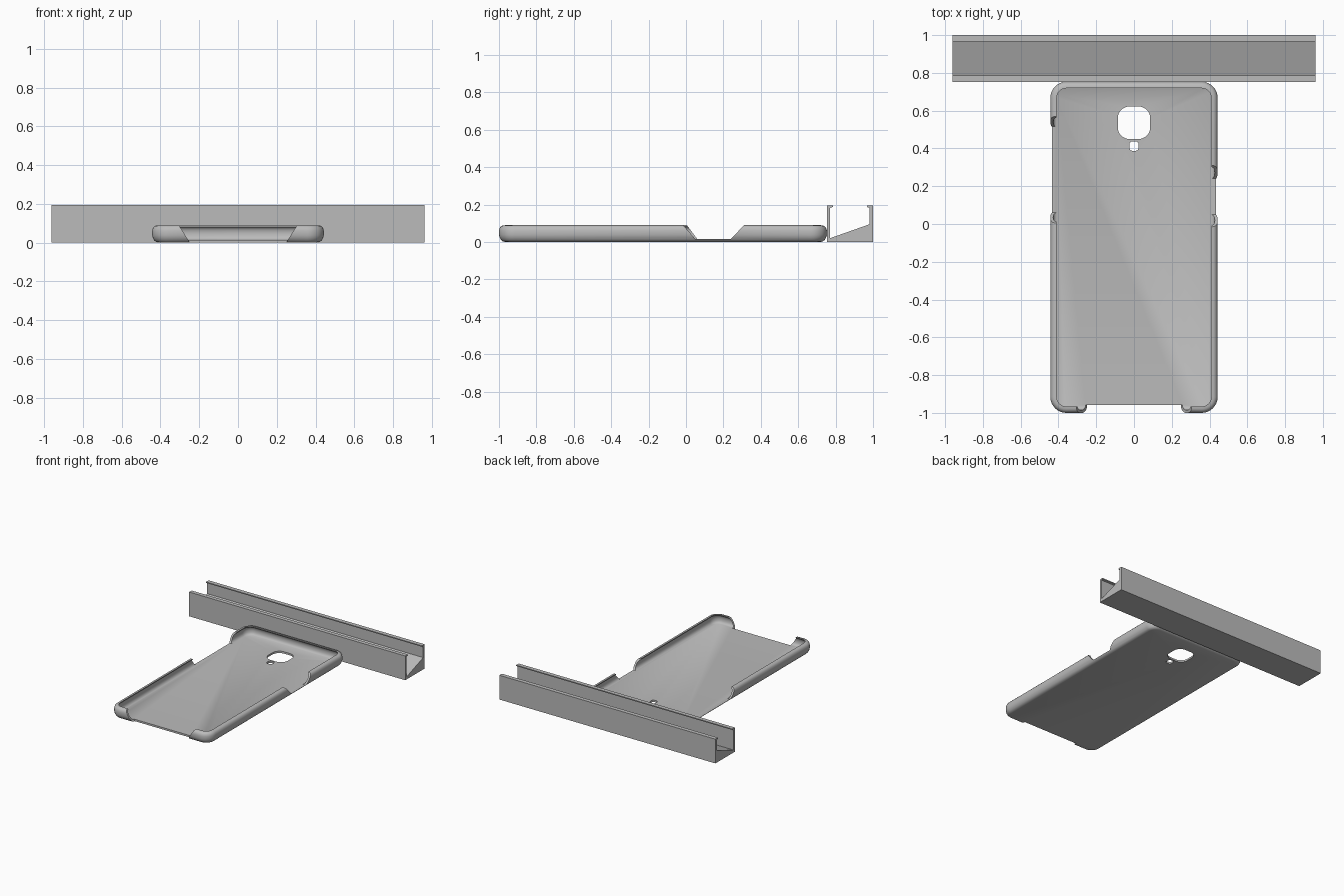
import bpy, bmesh, math
from mathutils import Vector

if "Cube" in bpy.data.objects:
    bpy.data.objects.remove(bpy.data.objects["Cube"])

grey = bpy.data.materials.new("plain grey")
grey.diffuse_color = (0.5, 0.5, 0.5, 1)
grey.use_nodes = True
grey.node_tree.nodes["Principled BSDF"].inputs["Base Color"].default_value = grey.diffuse_color


def make_object(name, bm):
    bmesh.ops.recalc_face_normals(bm, faces=bm.faces)
    mesh = bpy.data.meshes.new(name)
    bm.to_mesh(mesh)
    bm.free()
    mesh.materials.append(grey)
    obj = bpy.data.objects.new(name, mesh)
    bpy.context.collection.objects.link(obj)
    return obj


def prism(name, points, direction):
    """Extrude a closed planar outline along a vector."""
    bm = bmesh.new()
    face = bm.faces.new([bm.verts.new(p) for p in points])
    out = bmesh.ops.extrude_face_region(bm, geom=[face], use_keep_orig=True)
    verts = [v for v in out["geom"] if isinstance(v, bmesh.types.BMVert)]
    bmesh.ops.translate(bm, verts=verts, vec=Vector(direction))
    return make_object(name, bm)


def rounded_rect(x0, x1, y0, y1, r, z, steps=8):
    pts = []
    corners = [(x1 - r, y1 - r), (x0 + r, y1 - r), (x0 + r, y0 + r), (x1 - r, y0 + r)]
    for k, (cx, cy) in enumerate(corners):
        for i in range(steps + 1):
            a = math.pi / 2 * (k + i / steps)
            pts.append((cx + r * math.cos(a), cy + r * math.sin(a), z))
    return pts


# Case shell: (inset, height) section from the underside, over the rim, to the inner floor
section = [(0.035, 0), (0.02, 0.004), (0.011, 0.012), (0.004, 0.024), (0, 0.038),
           (0, 0.062), (0.004, 0.076), (0.012, 0.085), (0.022, 0.089), (0.034, 0.09),
           (0.034, 0.082), (0.024, 0.077), (0.017, 0.066), (0.015, 0.05),
           (0.017, 0.033), (0.023, 0.021), (0.033, 0.015)]
bm = bmesh.new()
rings = []
for d, z in section:
    pts = rounded_rect(-0.443 + d, 0.443 - d, -1 + d, 0.753 - d, 0.085 - d, z)
    rings.append([bm.verts.new(p) for p in pts])
for a, b in zip(rings, rings[1:]):
    for i in range(len(a)):
        j = (i + 1) % len(a)
        bm.faces.new((a[i], a[j], b[j], b[i]))
bm.faces.new(rings[0])
bm.faces.new(rings[-1])
case = make_object("phone_case", bm)


def side_notch(name, x, low_top, low, high, high_top):
    """Trapezoid (y, z) cutter through a side wall, slopes continued above the rim."""
    k = 0.104 / 0.074
    outline = [(low, 0.016), (high, 0.016),
               (high + (high_top - high) * k, 0.12), (low + (low_top - low) * k, 0.12)]
    return prism(name, [(x, y, z) for y, z in outline], (0.12, 0, 0))


# Openings: camera, flash, front end and both sides
cutters = [
    prism("camera_cutter", rounded_rect(-0.086, 0.086, 0.45, 0.622, 0.062, -0.05), (0, 0, 0.1)),
    prism("flash_cutter", rounded_rect(-0.024, 0.024, 0.387, 0.438, 0.016, -0.05, 3), (0, 0, 0.1)),
    prism("front_cutter", [(-0.23, -1.1, -0.03), (0.23, -1.1, -0.03),
                           (0.323, -1.1, 0.12), (-0.323, -1.1, 0.12)], (0, 0.143, 0)),
    side_notch("right_cutter", 0.38, -0.015, 0.05, 0.24, 0.31),
    side_notch("left_cutter", -0.5, 0.005, 0.06, 0.515, 0.57),
]
bpy.context.view_layer.objects.active = case
for cutter in cutters:
    cutter.hide_render = True
    mod = case.modifiers.new("cut", "BOOLEAN")
    mod.operation = "DIFFERENCE"
    mod.solver = "EXACT"
    mod.object = cutter
    bpy.ops.object.modifier_apply(modifier=mod.name)
    bpy.data.objects.remove(cutter)
bpy.ops.object.select_all(action="DESELECT")
case.select_set(True)
bpy.ops.object.shade_smooth_by_angle(angle=math.radians(35))

# Channel: open top, lipped walls and a sloping solid floor
channel = [(0.753, 0), (1, 0), (1, 0.195), (0.967, 0.195), (0.967, 0.187), (0.981, 0.183),
           (0.981, 0.095), (0.771, 0.021), (0.771, 0.183), (0.785, 0.187), (0.785, 0.195),
           (0.753, 0.195)]
prism("channel_rail", [(-0.962, y, z) for y, z in channel], (1.924, 0, 0))
